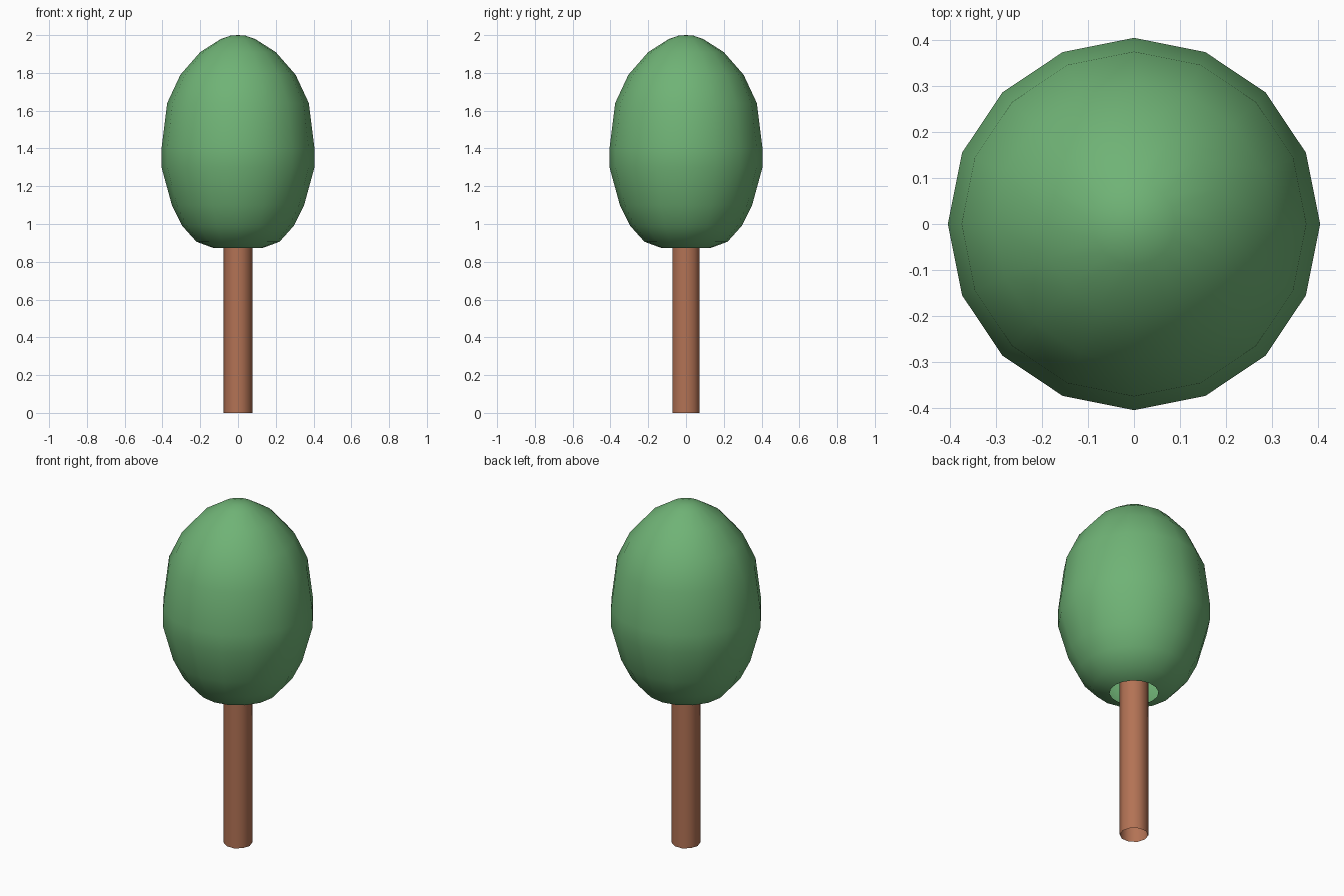
import bpy, bmesh, math

if "Cube" in bpy.data.objects:
    bpy.data.objects.remove(bpy.data.objects["Cube"])


def lathe(name, profile, sides, color):
    """Revolve (radius, z) points around z; radius 0 closes to a pole."""
    bm = bmesh.new()
    rings = []
    for r, z in profile:
        n = sides if r > 0 else 1
        rings.append([bm.verts.new((r * math.cos(2 * math.pi * i / sides),
                                    r * math.sin(2 * math.pi * i / sides), z))
                      for i in range(n)])
    for a, b in zip(rings, rings[1:]):
        for i in range(sides):
            j = (i + 1) % sides
            if len(b) == 1:
                bm.faces.new((a[i], a[j], b[0]))
            else:
                bm.faces.new((a[i], a[j], b[j], b[i]))
    for f in bm.faces:
        f.smooth = True
    mesh = bpy.data.meshes.new(name)
    bm.to_mesh(mesh)
    bm.free()
    mat = bpy.data.materials.new(name + "_color")
    mat.diffuse_color = color
    mat.use_nodes = True
    mat.node_tree.nodes["Principled BSDF"].inputs["Base Color"].default_value = mat.diffuse_color
    mesh.materials.append(mat)
    obj = bpy.data.objects.new(name, mesh)
    bpy.context.collection.objects.link(obj)
    return obj


# Trunk: open ten-sided tube reaching into the crown
lathe("trunk", [(0.076, 0.0), (0.076, 0.95)], 10, (0.45, 0.17, 0.09, 1))

# Crown: egg-shaped shell, open underneath around the trunk
crown_profile = [(0.13, 0.873), (0.22, 0.906), (0.295, 0.99), (0.35, 1.10),
                 (0.405, 1.30), (0.405, 1.40), (0.375, 1.64), (0.305, 1.79),
                 (0.2, 1.91), (0.09, 1.98), (0.04, 1.997), (0, 2.0)]
lathe("crown", crown_profile, 16, (0.16, 0.45, 0.18, 1))
